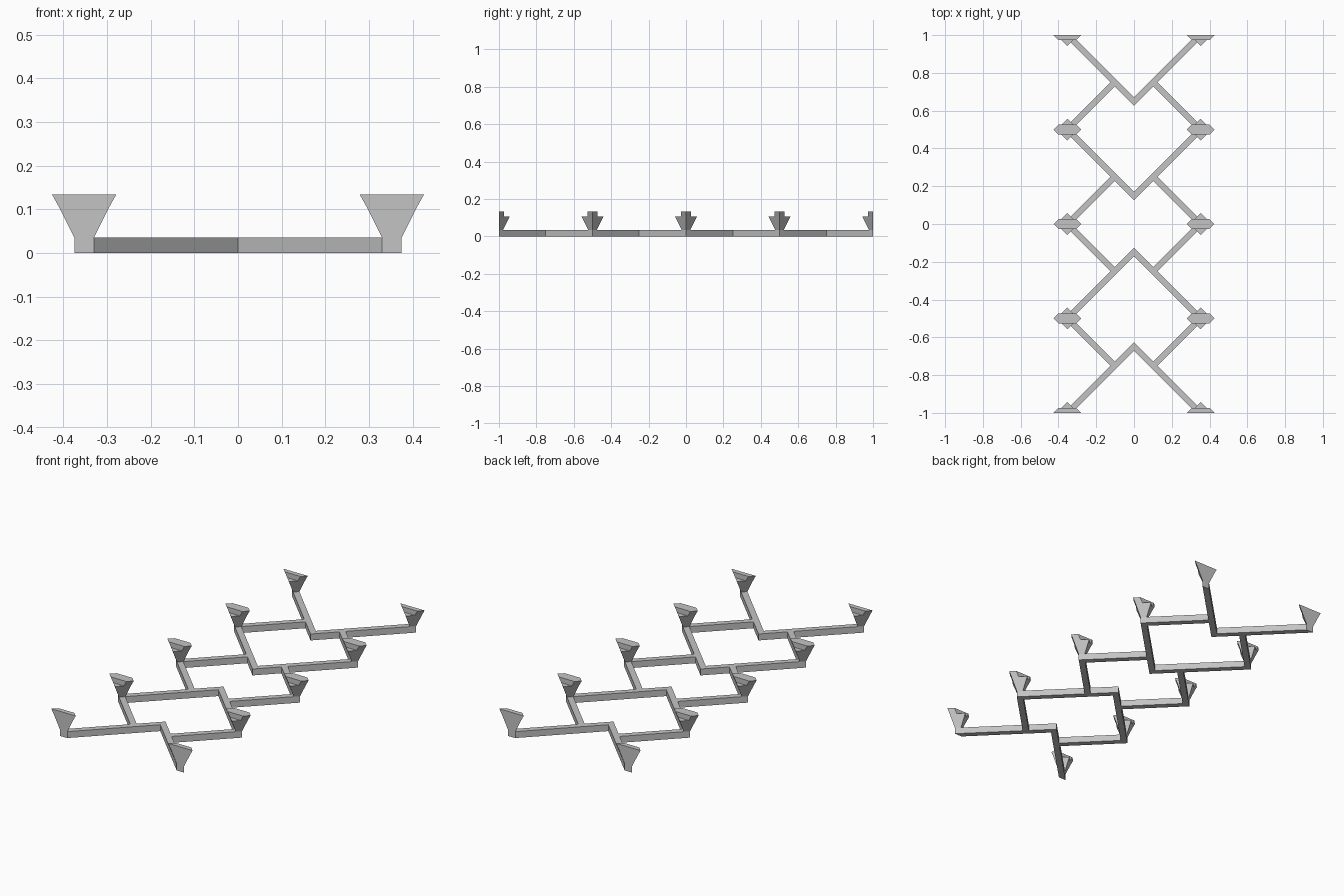
import bpy
import bmesh

if "Cube" in bpy.data.objects:
    bpy.data.objects.remove(bpy.data.objects["Cube"], do_unlink=True)

E = 0.3525        # distance of the bracket rows from the middle
H = 0.0225        # half the bar width, measured along an axis
BAR_Z = 0.035     # bar height
STEP = 0.5        # spacing of the brackets

grey = bpy.data.materials.new("plain grey")
grey.use_nodes = True
grey.diffuse_color = (0.55, 0.55, 0.55, 1)
grey.node_tree.nodes["Principled BSDF"].inputs["Base Color"].default_value = (0.55, 0.55, 0.55, 1)


def finish(name, bm):
    bmesh.ops.remove_doubles(bm, verts=bm.verts[:], dist=1e-5)
    bmesh.ops.recalc_face_normals(bm, faces=bm.faces[:])
    mesh = bpy.data.meshes.new(name)
    bm.to_mesh(mesh)
    bm.free()
    mesh.materials.append(grey)
    obj = bpy.data.objects.new(name, mesh)
    bpy.context.collection.objects.link(obj)
    return obj


def bar(name, outline, sx=1, sy=1):
    """Flat outline extruded to the bar height."""
    bm = bmesh.new()
    face = bm.faces.new([bm.verts.new((sx * x, sy * y, 0)) for x, y in outline])
    top = bmesh.ops.extrude_face_region(bm, geom=[face])["geom"]
    bmesh.ops.translate(bm, vec=(0, 0, BAR_Z),
                        verts=[g for g in top if isinstance(g, bmesh.types.BMVert)])
    return finish(name, bm)


def ring(r, z, front, back):
    """Diamond of radius r, its front and back corners clipped at given depths."""
    a, b = min(front, r), min(back, r)
    return [(r, 0, z), (r - b, b, z), (b - r, b, z),
            (-r, 0, z), (a - r, -a, z), (r - a, -a, z)]


def loft(bm, low, high):
    lo, hi = ([bm.verts.new(p) for p in pts] for pts in (low, high))
    for i in range(len(lo)):
        j = (i + 1) % len(lo)
        bm.faces.new((lo[i], lo[j], hi[j], hi[i]))
    return hi


def bracket(name, x, y, front, back):
    """Flared diamond with a raised lip along x; front/back switch each half on."""
    bm = bmesh.new()
    lip, ledge_z, top_z, mid_r, top_r = 0.026, 0.106, 0.134, 0.058, 0.0735
    ledge = loft(bm, ring(H, BAR_Z, front, back), ring(mid_r, ledge_z, front, back))
    bm.faces.new(ledge)
    a, b = front * lip, back * lip
    top = loft(bm, ring(mid_r, ledge_z, a, b), ring(top_r, top_z, a, b))
    bm.faces.new(top)
    finish(name, bm).location = (x, y, 0)


# Long V bars reaching from a pair of brackets to the middle line
for sy, end in ((1, "back"), (-1, "front")):
    for node, place in ((2 * STEP, "outer"), (STEP, "inner")):
        apex = node - E
        if place == "outer":
            right_end = [(E + H, node), (E - H, node)]
        else:
            right_end = [(E + H, node), (E, node + H)]
        left_end = [(-x, y) for x, y in reversed(right_end)]
        bar(f"{end}_{place}_v_bar",
            [(0, apex - H)] + right_end + [(0, apex + H)] + left_end, sy=sy)

# Short struts and middle elbows that butt against the V bars
for sx, side in ((1, "left"), (-1, "right")):
    joint = [(E - STEP / 2 + H, STEP / 2), (E - STEP / 2, STEP / 2 - H)]
    mirrored = [(x, -y) for x, y in reversed(joint)]
    bar(f"{side}_middle_elbow",
        [(E + H, 0)] + joint + [(E - H, 0)] + mirrored, sx=sx)
    for sy, end in ((1, "back"), (-1, "front")):
        strut = [(E, STEP + H)] + [(x, y + STEP) for x, y in joint] + [(E - H, STEP)]
        bar(f"{side}_{end}_strut", strut, sx=sx, sy=sy)

    # Flared brackets, halved at the two ends of the row
    for k in range(-2, 3):
        bracket(f"{side}_bracket_{k + 3}", sx * E, k * STEP, int(k > -2), int(k < 2))
